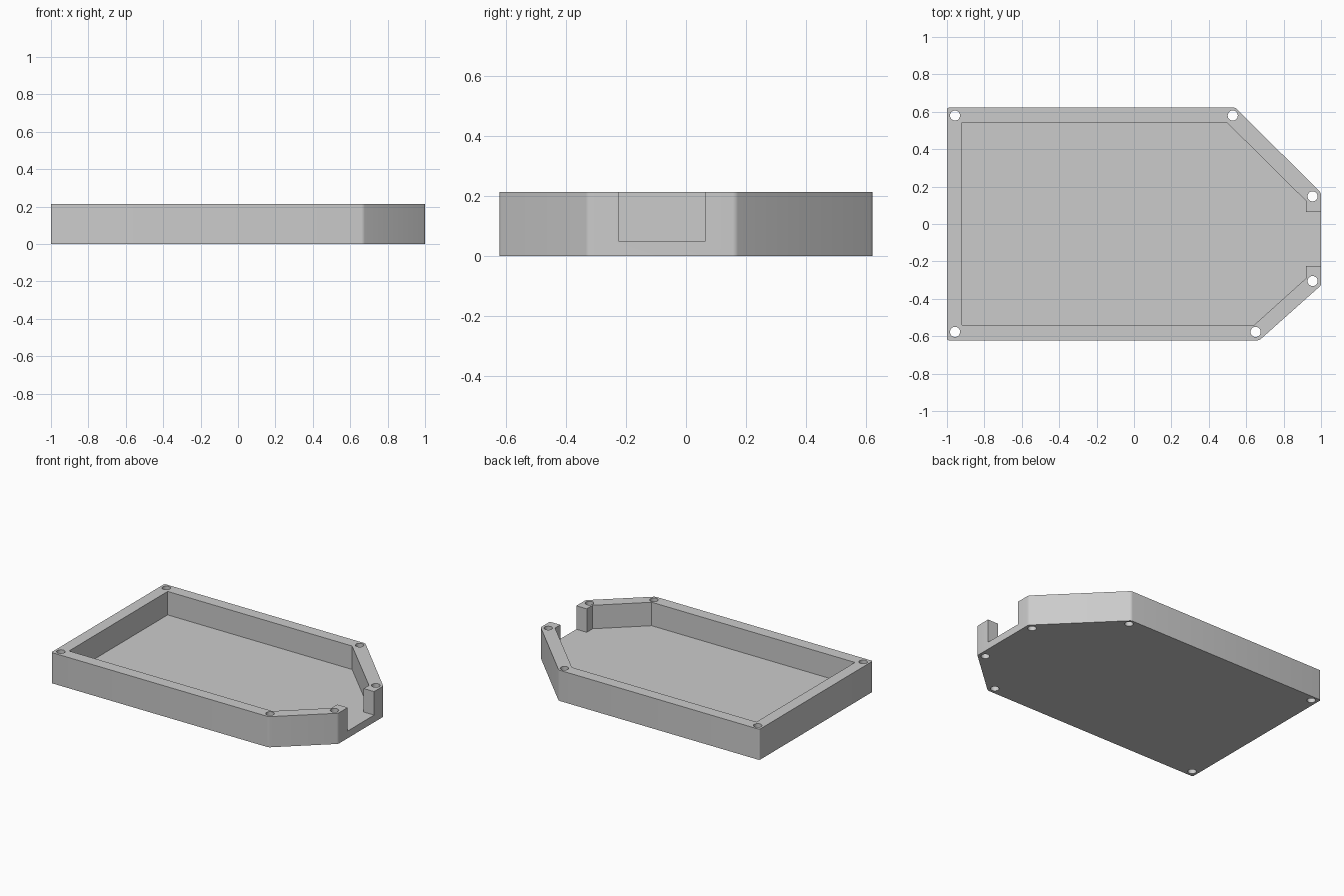
import bpy, bmesh, math
from mathutils import Vector

cube = bpy.data.objects.get("Cube")
if cube:
    bpy.data.objects.remove(cube, do_unlink=True)

HEIGHT, FLOOR = 0.213, 0.05

grey = bpy.data.materials.new("light grey plastic")
grey.use_nodes = True
grey.diffuse_color = (0.6, 0.6, 0.6, 1)
grey.node_tree.nodes["Principled BSDF"].inputs["Base Color"].default_value = (0.6, 0.6, 0.6, 1)


def prism(name, points, z0, z1, rounding=0.0):
    """Extrude a flat outline from z0 to z1, optionally rounding its upright edges."""
    bm = bmesh.new()
    base = bm.faces.new([bm.verts.new((x, y, z0)) for x, y in points])
    grown = bmesh.ops.extrude_face_region(bm, geom=[base])["geom"]
    top = [v for v in grown if isinstance(v, bmesh.types.BMVert)]
    bmesh.ops.translate(bm, verts=top, vec=Vector((0, 0, z1 - z0)))
    if rounding:
        upright = [e for e in bm.edges if abs(e.verts[0].co.z - e.verts[1].co.z) > 0.01]
        bmesh.ops.bevel(bm, geom=upright, offset=rounding, offset_type='OFFSET',
                        segments=4, profile=0.5, affect='EDGES')
    bmesh.ops.recalc_face_normals(bm, faces=bm.faces)
    mesh = bpy.data.meshes.new(name)
    bm.to_mesh(mesh)
    bm.free()
    mesh.materials.append(grey)
    obj = bpy.data.objects.new(name, mesh)
    bpy.context.collection.objects.link(obj)
    return obj


def cut(target, cutter):
    """Subtract a helper solid from the target."""
    cutter.hide_render = True
    mod = target.modifiers.new(cutter.name, 'BOOLEAN')
    mod.operation, mod.solver, mod.object = 'DIFFERENCE', 'EXACT', cutter
    bpy.context.view_layer.objects.active = target
    bpy.ops.object.modifier_apply(modifier=mod.name)
    bpy.data.objects.remove(cutter, do_unlink=True)


# Solid tray body with two clipped corners
tray = prism("case_tray", [(-1, -0.622), (0.67, -0.622), (1, -0.328), (1, 0.166),
                           (0.543, 0.622), (-1, 0.622)], 0, HEIGHT, 0.01)

# Cavity, running out through the slot in the right-hand end
cut(tray, prism("cavity_cutter", [
    (-0.92, -0.54), (0.642, -0.54), (0.92, -0.29), (0.92, -0.225), (1.1, -0.225),
    (1.1, 0.065), (0.92, 0.065), (0.92, 0.123), (0.497, 0.542), (-0.92, 0.542),
], FLOOR, HEIGHT + 0.1))

# Screw holes right through the rim
screws = [(-0.957, 0.58), (0.528, 0.58), (0.955, 0.148),
          (0.955, -0.305), (0.65, -0.577), (-0.957, -0.577)]
for cx, cy in screws:
    ring = [(cx + 0.027 * math.cos(a), cy + 0.027 * math.sin(a))
            for a in (math.tau * i / 32 for i in range(32))]
    cut(tray, prism("screw_hole_cutter", ring, -0.1, HEIGHT + 0.1))

# Smooth the rounded corners and hole walls only
bpy.ops.object.select_all(action='DESELECT')
tray.select_set(True)
bpy.context.view_layer.objects.active = tray
bpy.ops.object.shade_smooth_by_angle(angle=math.radians(30))
